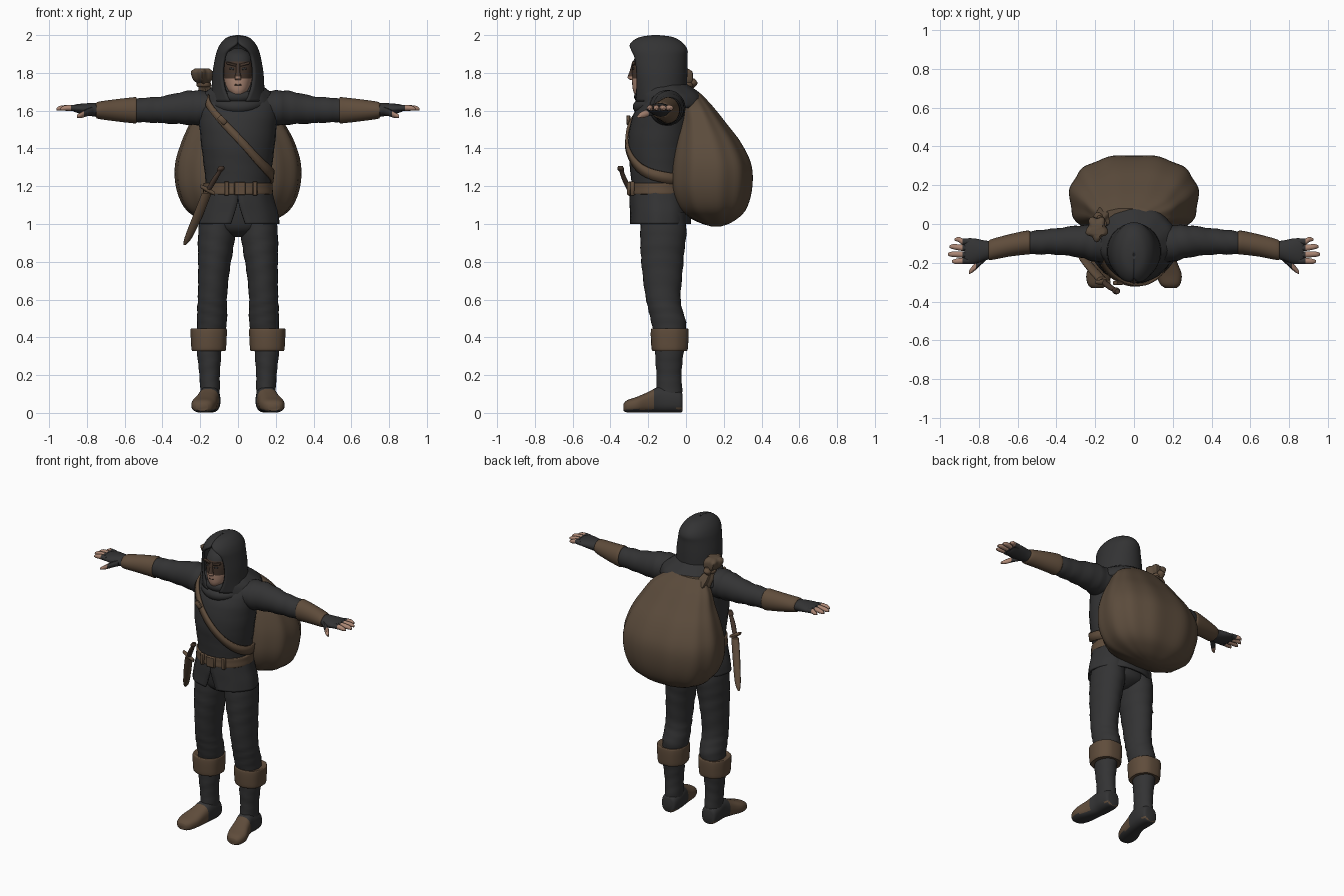
import bpy, bmesh, math
from mathutils import Vector, Matrix


def material(name, rgb):
    m = bpy.data.materials.new(name)
    m.diffuse_color = (*rgb, 1)
    return m


CLOTH = material("charcoal_cloth", (0.033, 0.033, 0.034))
LEATHER = material("brown_leather", (0.115, 0.073, 0.044))
SACK = material("sack_brown", (0.105, 0.071, 0.045))
MASK = material("mask_brown", (0.06, 0.037, 0.026))
SKIN = material("skin", (0.40, 0.235, 0.17))


def smooth_path(pts, sub=4):
    """Catmull-Rom interpolation of tuples of any length."""
    out = []
    for i in range(len(pts) - 1):
        p0, p1, p2 = pts[max(i - 1, 0)], pts[i], pts[i + 1]
        p3 = pts[min(i + 2, len(pts) - 1)]
        for s in range(sub):
            t = s / sub
            out.append(tuple(0.5 * (2 * b + (c - a) * t + (2 * a - 5 * b + 4 * c - d) * t * t
                                    + (3 * b - a - 3 * c + d) * t ** 3)
                             for a, b, c, d in zip(p0, p1, p2, p3)))
    return out + [tuple(pts[-1])]


def finish(name, bm, mats, mirror=False, thick=0, rule=None):
    bmesh.ops.recalc_face_normals(bm, faces=bm.faces)
    bm.normal_update()
    if rule:
        for f in bm.faces:
            f.material_index = int(rule(f.calc_center_median(), f.normal))
    me = bpy.data.meshes.new(name)
    bm.to_mesh(me)
    bm.free()
    for m in mats:
        me.materials.append(m)
    ob = bpy.data.objects.new(name, me)
    bpy.context.collection.objects.link(ob)
    if thick:
        mod = ob.modifiers.new("thickness", 'SOLIDIFY')
        mod.thickness, mod.offset = thick, 0
    if mirror:
        ob.modifiers.new("mirror", 'MIRROR').use_mirror_merge = False
    return ob


def loft(name, rings, mats, axis='Z', n=28, p=2, wave=(0, 0), fold=0, gaps=None, sub=4, **kw):
    """Skin rings (x, y, z, a, b); gaps give half the width of an opening facing -y."""
    if gaps:
        rings = [(*r, g) for r, g in zip(rings, gaps)]
    bm, rows = bmesh.new(), []
    for k, r in enumerate(smooth_path(rings, sub)):
        a, b = max(r[3], 0.002), max(r[4], 0.002)
        start = math.asin(min(max(r[5], 0) / a, 0.95)) if gaps else 0
        row = []
        for i in range(n + 1 if gaps else n):
            t = start + (2 * math.pi - 2 * start) * i / n
            s, c = math.sin(t), -math.cos(t)
            q = 1 + wave[0] * math.cos(wave[1] * t) + fold * math.sin(k * 1.9 + 2.3 * math.sin(t))
            u = a * q * math.copysign(abs(s) ** (2 / p), s)
            v = b * q * math.copysign(abs(c) ** (2 / p), c)
            off = {'Z': (u, v, 0), 'X': (0, u, v), 'Y': (u, 0, v)}[axis]
            row.append(bm.verts.new(Vector(r[:3]) + Vector(off)))
        rows.append(row)
    for r0, r1 in zip(rows, rows[1:]):
        for i in range(n):
            j = (i + 1) % len(r0)
            bm.faces.new((r0[i], r0[j], r1[j], r1[i]))
    if not gaps:
        bm.faces.new(rows[0])
        bm.faces.new(rows[-1])
    return finish(name, bm, mats, **kw)


def roll(name, centre, rx, ry, minor, tilt, mat):
    """Rolled fold of cloth: a squashed, tilted torus."""
    bm, n, m = bmesh.new(), 40, 12
    rot = Matrix.Rotation(tilt, 3, 'X')
    g = []
    for i in range(n):
        t = 2 * math.pi * i / n
        w = minor * (1 + 0.15 * math.sin(3 * t))
        g.append([bm.verts.new(Vector(centre) + rot @ Vector((
            (rx + w * math.cos(s)) * math.cos(t), (ry + w * math.cos(s)) * math.sin(t),
            w * math.sin(s)))) for s in (2 * math.pi * j / m for j in range(m))])
    for i in range(n):
        for j in range(m):
            a, b, k = g[i], g[(i + 1) % n], (j + 1) % m
            bm.faces.new((a[j], b[j], b[k], a[k]))
    return finish(name, bm, [mat])


def box(name, loc, size, mat, rot=0):
    bm = bmesh.new()
    mtx = Matrix.Translation(loc) @ Matrix.Rotation(rot, 4, 'Y') @ Matrix.Diagonal((*size, 1))
    bmesh.ops.create_cube(bm, size=1, matrix=mtx)
    bmesh.ops.bevel(bm, geom=bm.edges[:], offset=min(size) * 0.2, segments=1, affect='EDGES')
    return finish(name, bm, [mat])


# Tunic
TORSO = [(0, -.14, 1.12, .182, .147), (0, -.14, 1.19, .170, .147), (0, -.14, 1.30, .18, .157),
         (0, -.14, 1.42, .195, .168), (0, -.125, 1.55, .208, .165), (0, -.11, 1.63, .215, .14),
         (0, -.10, 1.69, .19, .11), (0, -.11, 1.73, .10, .08)]
loft("tunic", TORSO, [CLOTH], fold=.006)
loft("tunic_skirt", [(0, -.135, 1.0, .214, .157), (0, -.135, 1.06, .205, .155),
                     (0, -.138, 1.12, .188, .153), (0, -.14, 1.19, .172, .148)], [CLOTH],
     gaps=[.038, .018, .002, .001], n=40, wave=(.012, 9), thick=.012)
loft("pelvis", [(0, -.12, .93, .03, .05), (0, -.12, .97, .15, .11), (0, -.125, 1.04, .185, .125),
                (0, -.13, 1.14, .175, .13)], [CLOTH])

# Trousers, knee cuffs and boots
loft("trouser_leg", [(.1, -.12, 1.06, .098, .118), (.112, -.12, .95, .099, .122),
                     (.12, -.125, .85, .092, .115), (.128, -.125, .75, .083, .107),
                     (.135, -.122, .62, .077, .093), (.137, -.11, .55, .079, .09),
                     (.138, -.092, .48, .079, .092), (.145, -.085, .40, .07, .08)],
     [CLOTH], fold=.018, mirror=True)
loft("knee_cuff", [(.155, -.085, .33, .078, .08), (.155, -.085, .332, .09, .094),
                   (.155, -.085, .38, .094, .099), (.155, -.085, .43, .096, .1),
                   (.155, -.085, .447, .092, .095), (.155, -.085, .44, .07, .075)],
     [LEATHER], wave=(.015, 7), p=2.3, mirror=True)
loft("boot_shaft", [(.148, -.085, .03, .05, .06), (.148, -.088, .12, .052, .068),
                    (.15, -.09, .20, .054, .066), (.152, -.09, .28, .061, .072),
                    (.153, -.085, .36, .068, .078)], [CLOTH], fold=.02, mirror=True)
loft("boot_foot", [(.15, -.018, .055, .035, .045), (.15, -.03, .058, .05, .056),
                   (.15, -.08, .066, .057, .065), (.152, -.14, .07, .055, .069),
                   (.165, -.2, .056, .059, .055), (.18, -.26, .043, .066, .042),
                   (.187, -.31, .035, .052, .033), (.19, -.33, .03, .03, .02)],
     [CLOTH, LEATHER], axis='Y', p=2.6, mirror=True,
     rule=lambda c, nrm: nrm.z > -.6 and (c.y < -.17 or c.z < .025))

# Sleeves, bracers and hands
loft("sleeve", [(.12, -.1, 1.62, .095, .08), (.2, -.1, 1.615, .095, .092),
                (.28, -.09, 1.615, .083, .088), (.4, -.09, 1.605, .068, .071),
                (.5, -.095, 1.603, .062, .065), (.57, -.098, 1.6, .054, .058)],
     [CLOTH], axis='X', fold=.03, mirror=True)
loft("bracer", [(.535, -.096, 1.602, .05, .055), (.54, -.096, 1.602, .061, .069),
                (.57, -.098, 1.602, .061, .067), (.65, -.112, 1.602, .057, .058),
                (.74, -.133, 1.602, .053, .045), (.75, -.135, 1.602, .04, .035)],
     [LEATHER], axis='X', mirror=True)
loft("glove", [(.735, -.133, 1.602, .045, .036), (.77, -.137, 1.605, .052, .035),
               (.82, -.14, 1.609, .065, .029), (.86, -.14, 1.612, .066, .021),
               (.875, -.14, 1.613, .058, .014)], [CLOTH], axis='X', mirror=True)
for i, (y0, y1, tip) in enumerate([(-.09, -.08, .925), (-.123, -.117, .952),
                                   (-.157, -.156, .96), (-.19, -.193, .94)]):
    loft(f"finger_{i + 1}", [(.85, y0, 1.612, .017, .016), (.885, y0, 1.615, .017, .016),
                             (tip - .02, y1, 1.613, .014, .013), (tip, y1, 1.608, .006, .006)],
         [CLOTH, SKIN], axis='X', n=10, mirror=True, rule=lambda c, nrm: c.x > .885)
loft("thumb", [(.765, -.165, 1.602, .025, .024), (.80, -.2, 1.59, .022, .02),
               (.83, -.23, 1.577, .019, .016), (.852, -.25, 1.57, .009, .008)],
     [CLOTH, SKIN], axis='X', n=10, mirror=True, rule=lambda c, nrm: c.x > .815)

# Head with painted eye mask
loft("head", [(0, -.19, 1.66, .05, .06), (0, -.205, 1.69, .045, .068), (0, -.2, 1.72, .062, .083),
              (0, -.19, 1.78, .076, .096), (0, -.18, 1.85, .08, .103), (0, -.17, 1.9, .065, .085),
              (0, -.17, 1.93, .02, .03)], [SKIN, MASK, CLOTH], p=2.2, sub=6,
     rule=lambda c, nrm: 2 if c.z > 1.862 or c.y > -.2 else 1 if c.z > 1.772 else 0)
loft("nose", [(0, -.278, 1.762, .015, .014), (0, -.287, 1.775, .018, .022),
              (0, -.284, 1.81, .011, .014), (0, -.277, 1.85, .012, .01)],
     [SKIN, MASK], n=10, rule=lambda c, nrm: c.z > 1.78)
for s, side in ((-1, "right"), (1, "left")):
    box(f"{side}_brow", (s * .036, -.278, 1.847), (.055, .018, .014), MASK, -s * .25)
    box(f"{side}_eye", (s * .032, -.2795, 1.822), (.026, .009, .01), CLOTH, -s * .15)
box("mouth", (0, -.281, 1.737), (.036, .008, .006), MASK)

# Hood, cowl and mantle
loft("hood", [(0, -.135, 1.65, .14, .13), (0, -.14, 1.72, .133, .138), (0, -.145, 1.80, .128, .145),
              (0, -.15, 1.88, .114, .15), (0, -.152, 1.92, .103, .153), (0, -.155, 1.955, .084, .132),
              (0, -.157, 1.983, .052, .085), (0, -.16, 1.994, .004, .006)], [CLOTH],
     gaps=[.04, .07, .08, .07, .05, .005, .0, .0], n=40, thick=.014)
loft("mantle", [(0, -.12, 1.745, .115, .115), (0, -.10, 1.71, .16, .15), (0, -.08, 1.675, .198, .168),
                (0, -.075, 1.63, .215, .172), (0, -.075, 1.615, .205, .165)], [CLOTH],
     n=44, wave=(.015, 10))
roll("cowl_upper", (0, -.13, 1.695), .11, .115, .028, .18, CLOTH)
roll("cowl_lower", (0, -.125, 1.655), .135, .125, .032, .28, CLOTH)

# Sack with its gathered, tied neck
loft("sack", [(0, .16, .987, .04, .025), (0, .155, 1.01, .16, .09), (0, .14, 1.07, .268, .175),
              (0, .133, 1.18, .322, .218), (0, .132, 1.31, .331, .217), (0, .115, 1.43, .298, .178),
              (-.005, .09, 1.53, .25, .127), (-.015, .06, 1.62, .2, .085),
              (-.04, .035, 1.69, .12, .045)],
     [SACK], n=72, p=2.35, wave=(.016, 11))
loft("sack_neck", [(-.12, .06, 1.6, .06, .05), (-.16, .025, 1.68, .045, .045),
                   (-.18, .0, 1.735, .028, .03), (-.188, -.015, 1.765, .045, .052),
                   (-.192, -.025, 1.805, .052, .06), (-.19, -.03, 1.822, .035, .04)],
     [SACK], n=30, wave=(.17, 5))
loft("neck_tie", [(-.18, .0, 1.725, .03, .03), (-.18, .0, 1.73, .038, .039),
                  (-.181, -.002, 1.745, .038, .039), (-.181, -.002, 1.75, .03, .03)], [LEATHER])
loft("tie_knot", [(-.19, .03, 1.72, .01, .01), (-.185, .035, 1.745, .025, .026),
                  (-.18, .035, 1.77, .01, .01)], [LEATHER], n=12)

# Chest strap, laid over the tunic section
bm, prev = bmesh.new(), None
dense = smooth_path(TORSO, 12)
for phi, zc in smooth_path([(-.85, 1.655), (-.6, 1.59), (0, 1.455), (.6, 1.335), (1.2, 1.27),
                            (2, 1.24), (2.5, 1.24)], 6):
    pair = []
    for z in (zc - .029, zc + .029):
        r = min(dense, key=lambda q: abs(q[2] - z))
        pair.append(bm.verts.new((math.sin(phi) * (r[3] + .009),
                                  r[1] - math.cos(phi) * (r[4] + .009), z)))
    if prev:
        bm.faces.new((prev[0], pair[0], pair[1], prev[1]))
    prev = pair
finish("chest_strap", bm, [LEATHER], thick=.014)
box("strap_buckle", (-.083, -.305, 1.55), (.05, .02, .03), LEATHER, .8)

# Belt
loft("belt", [(0, -.14, 1.158, .174, .15), (0, -.14, 1.16, .185, .16), (0, -.14, 1.19, .183, .158),
              (0, -.14, 1.215, .182, .157), (0, -.14, 1.218, .172, .148)], [LEATHER], n=40)
box("belt_buckle", (.01, -.303, 1.188), (.06, .02, .07), LEATHER)
for x, y in ((.09, -.283), (-.06, -.296)):
    box("belt_loop", (x, y, 1.188), (.025, .02, .075), LEATHER)

# Dagger in its sheath
loft("dagger_sheath", [(-.283, -.16, .888, .006, .006), (-.262, -.18, .93, .02, .014),
                       (-.21, -.24, 1.05, .026, .017), (-.165, -.29, 1.165, .026, .018)],
     [LEATHER], n=12)
loft("dagger_grip", [(-.162, -.295, 1.17, .014, .013), (-.125, -.325, 1.235, .016, .014),
                     (-.1, -.34, 1.275, .013, .012), (-.092, -.345, 1.29, .02, .018),
                     (-.086, -.348, 1.308, .012, .012)], [MASK], n=12)
loft("dagger_guard", [(-.198, -.30, 1.2, .01, .01), (-.16, -.3, 1.18, .014, .014),
                      (-.122, -.3, 1.16, .01, .01)], [LEATHER], axis='X', n=10)

# Smooth shading with sharp edges kept
for ob in bpy.data.objects:
    ob.select_set(True)
    bpy.context.view_layer.objects.active = ob
bpy.ops.object.shade_smooth_by_angle(angle=math.radians(45))
